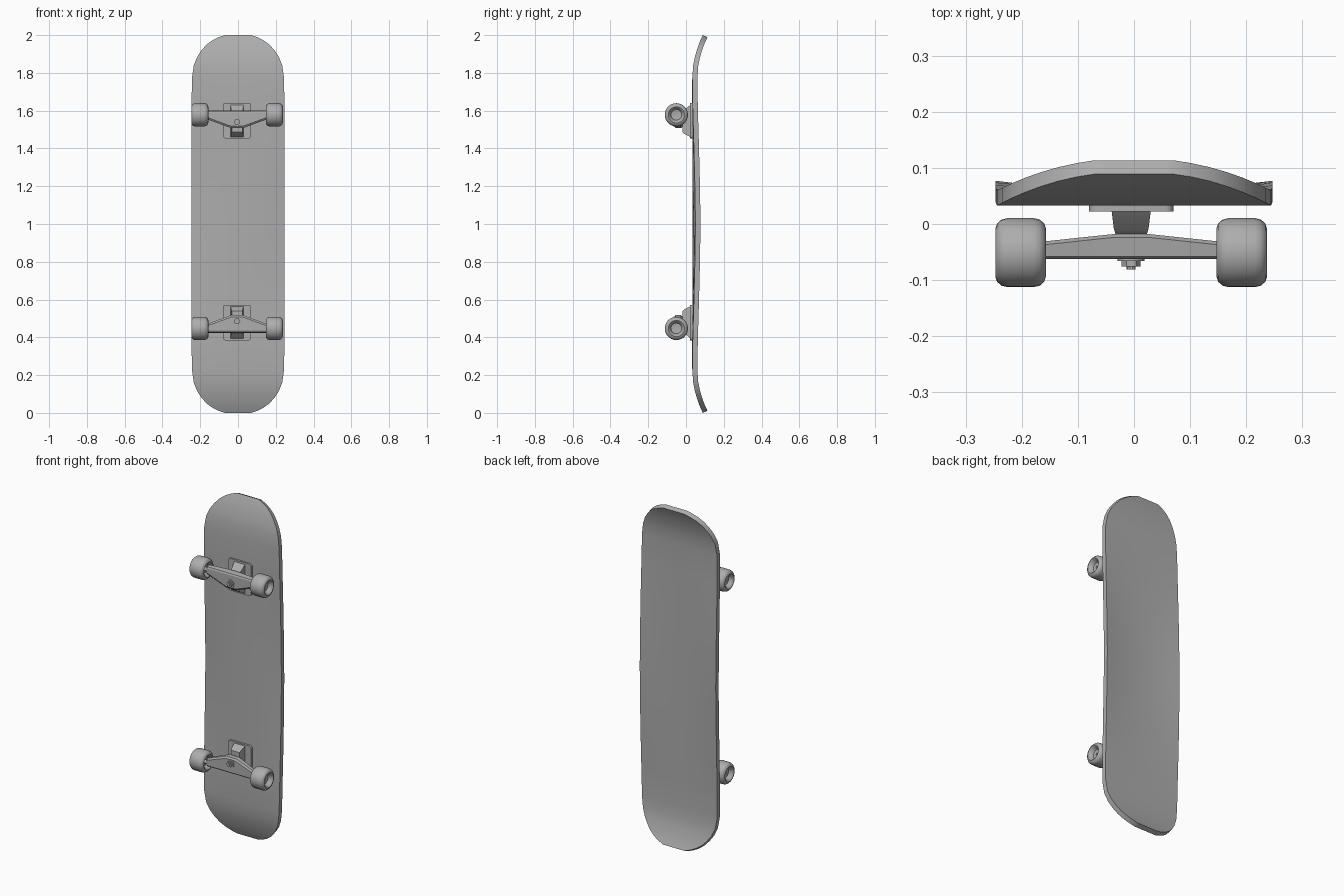
import bpy, bmesh, math

if "Cube" in bpy.data.objects:
    bpy.data.objects.remove(bpy.data.objects["Cube"])

CX, MID, AXLE_Y, AXLE_Z = -0.005, 1.0125, -0.051, 1.578

# Dark grey finish shared by all parts
GREY = bpy.data.materials.new("dark_grey")
GREY.diffuse_color = (.42, .42, .42, 1)
GREY.use_nodes = True
GREY.node_tree.nodes["Principled BSDF"].inputs["Base Color"].default_value = GREY.diffuse_color


def finish(bm, name, angle=35):
    bmesh.ops.remove_doubles(bm, verts=bm.verts, dist=1e-5)
    bmesh.ops.recalc_face_normals(bm, faces=bm.faces)
    me = bpy.data.meshes.new(name)
    bm.to_mesh(me)
    bm.free()
    me.materials.append(GREY)
    for p in me.polygons:
        p.use_smooth = True
    me.set_sharp_from_angle(angle=math.radians(angle))
    ob = bpy.data.objects.new(name, me)
    bpy.context.collection.objects.link(ob)
    return ob


def loft(name, rings, s=1, closed=False, angle=35):
    """Skin rings of points; s=-1 mirrors onto the lower truck."""
    bm = bmesh.new()
    vs = [[bm.verts.new((x, y, z if s > 0 else 2 * MID - z)) for x, y, z in r]
          for r in rings]
    n = len(vs[0])
    pairs = list(zip(vs, vs[1:] + vs[:1])) if closed else list(zip(vs, vs[1:]))
    for a, b in pairs:
        for i in range(n):
            j = (i + 1) % n
            bm.faces.new((a[i], a[j], b[j], b[i]))
    if not closed:
        bm.faces.new(vs[0])
        bm.faces.new(vs[-1])
    return finish(bm, name, angle)


def circle_x(x, r, n):
    return [(x, AXLE_Y + r * math.cos(2 * math.pi * i / n),
             AXLE_Z + r * math.sin(2 * math.pi * i / n)) for i in range(n)]


def circle_y(y, r, n, z):
    return [(CX + r * math.cos(2 * math.pi * i / n), y,
             z + r * math.sin(2 * math.pi * i / n)) for i in range(n)]


# Deck: rows of (distance from middle, half width, front y, edge lift)
half = [(0, .247, .034, .016), (.2, .247, .034, .013), (.4, .247, .034, .008),
        (.6, .246, .033, .003), (.77, .244, .033, 0), (.84, .234, .038, 0),
        (.885, .216, .047, 0), (.92, .193, .057, 0), (.95, .166, .067, 0),
        (.973, .135, .0765, 0), (.989, .102, .084, 0), (1.0, .07, .089, 0)]
rows = [(1 - d, w, y, c) for d, w, y, c in half[:0:-1]] + \
       [(1 + d, w, y, c) for d, w, y, c in half]
THICK, COLS = .027, 10
rings = []
for i, (z, w, y, c) in enumerate(rows):
    a, b = rows[max(i - 1, 0)], rows[min(i + 1, len(rows) - 1)]
    t = math.atan2(b[2] - a[2], b[0] - a[0])
    dy, dz = THICK * math.cos(t), -THICK * math.sin(t)
    us = [-1 + 2 * k / COLS for k in range(COLS + 1)]
    front = [(u * w, y + c * u * u, z) for u in us]
    rings.append(front + [(px, py + dy, pz + dz) for px, py, pz in front[::-1]])
loft("deck", rings)

for s, tag in ((1, "upper"), (-1, "lower")):
    # Base plate with rounded corners
    plate = []
    for sx, sz, a0 in ((1, 1, 0), (-1, 1, 90), (-1, -1, 180), (1, -1, 270)):
        for k in range(4):
            a = math.radians(a0 + k * 30)
            plate.append((CX + sx * .061 + .014 * math.cos(a),
                          1.547 + sz * .08 + .014 * math.sin(a)))
    loft(tag + "_base_plate", [[(x, y, z) for x, z in plate] for y in (.022, .042)], s)

    # Tapered bracket between plate and hanger
    def rect(y, hx, z0, z1):
        return [(CX - hx, y, z0), (CX + hx, y, z0), (CX + hx, y, z1), (CX - hx, y, z1)]
    loft(tag + "_bracket", [rect(.024, .035, 1.46, 1.632), rect(-.008, .031, 1.476, 1.603),
                            rect(-.018, .028, 1.486, 1.59)], s)

    # Hanger: triangular beam, deepest in the middle
    def section(x, back, low):
        return [(CX + x, -.058, 1.598), (CX + x, back - .006, 1.602), (CX + x, back, 1.592),
                (CX + x, back, low + .008), (CX + x, back - .008, low),
                (CX + x, -.055, low), (CX + x, -.062, low + .01), (CX + x, -.062, 1.59)]
    loft(tag + "_hanger", [section(-.155, -.031, 1.553), section(-.032, -.018, 1.508),
                           section(.032, -.018, 1.508), section(.155, -.031, 1.553)], s, angle=25)

    # Kingpin washer, hex nut and bolt end
    for part, y0, y1, r, n in (("washer", -.06, -.066, .024, 16),
                               ("nut", -.06, -.076, .017, 6),
                               ("bolt", -.06, -.081, .008, 10)):
        loft(f"{tag}_kingpin_{part}", [circle_y(y, r, n, 1.54) for y in (y0, y1)], s)

    # Axle
    loft(tag + "_axle", [circle_x(CX + x, .011, 12) for x in (-.21, .21)], s)

    # Wheels: turned profile of (outward offset, radius), dished on both faces
    prof = [(.018, .008), (.020, .028), (.041, .037), (.045, .043), (.042, .052),
            (.034, .059), (.023, .0615)]
    prof = prof + [(-o, r) for o, r in prof[::-1]]
    for side, sx in (("left", -1), ("right", 1)):
        loft(f"{tag}_{side}_wheel",
             [circle_x(CX + sx * .197 + o, r, 28) for o, r in prof], s, closed=True)
